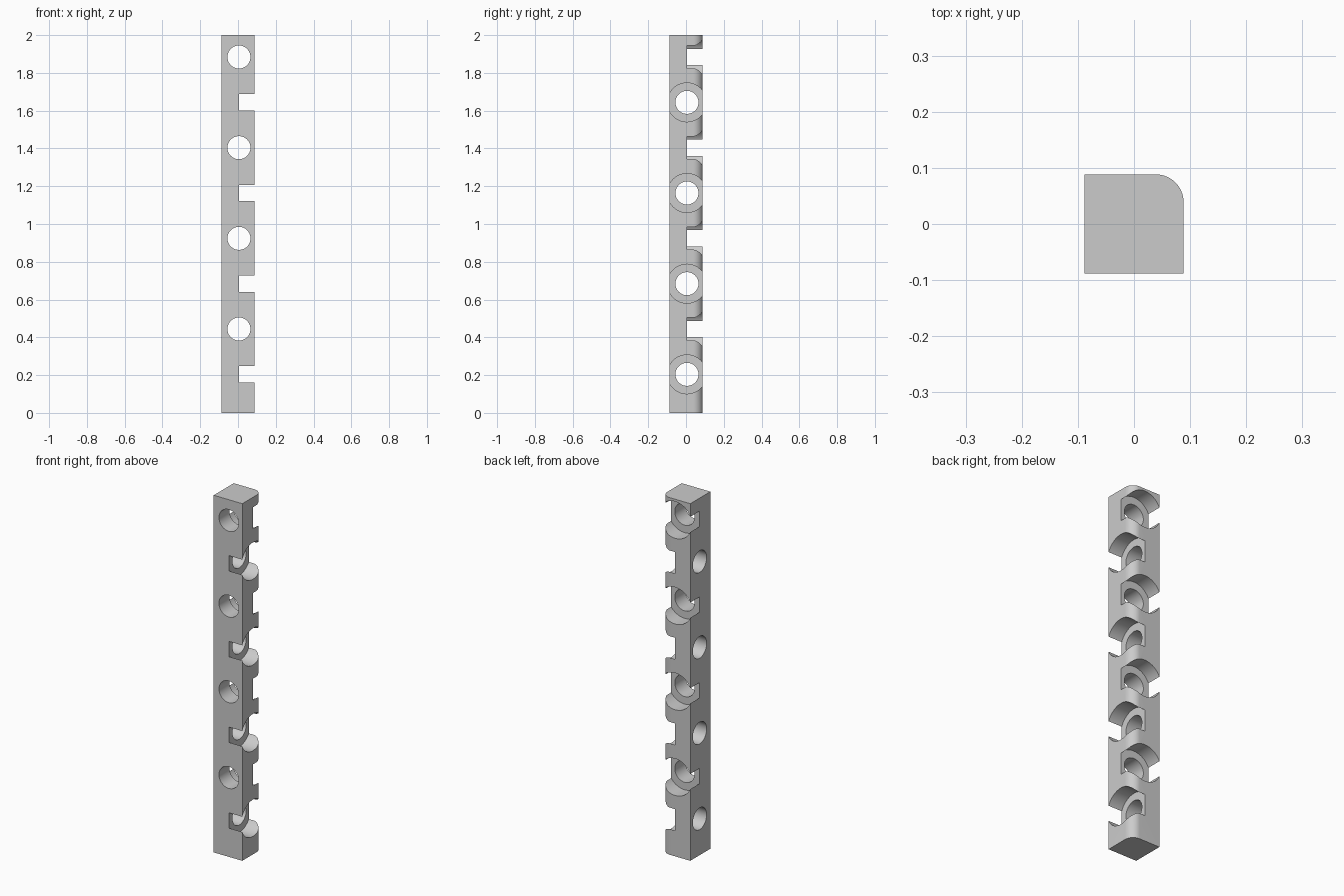
import bpy, bmesh, math
from mathutils import Matrix

if "Cube" in bpy.data.objects:
    bpy.data.objects.remove(bpy.data.objects["Cube"])

HALF = 0.0885        # half the bar width
ROUND = 0.05         # radius of the rounded vertical edge
OFFSET = 0.005       # bore axis and counterbore floor offset
BORE, COUNTERBORE = 0.061, 0.103
FIRST, STEP, COUNT = 0.204, 0.24, 8
SEGMENTS = 64


def finish(bm, name):
    bmesh.ops.recalc_face_normals(bm, faces=bm.faces)
    mesh = bpy.data.meshes.new(name)
    bm.to_mesh(mesh)
    bm.free()
    obj = bpy.data.objects.new(name, mesh)
    bpy.context.collection.objects.link(obj)
    return obj


def add_stepped_cutter(bm, matrix):
    # Narrow bore along local z that widens into a counterbore
    rings = []
    for r, z in ((BORE, -0.2), (BORE, OFFSET), (COUNTERBORE, OFFSET), (COUNTERBORE, 0.2)):
        angles = [2 * math.pi * i / SEGMENTS for i in range(SEGMENTS)]
        rings.append([bm.verts.new(matrix @ Matrix.Translation(
            (r * math.cos(a), r * math.sin(a), z)).translation) for a in angles])
    for low, high in zip(rings, rings[1:]):
        for i in range(SEGMENTS):
            j = (i + 1) % SEGMENTS
            bm.faces.new((low[i], low[j], high[j], high[i]))
    bm.faces.new(rings[0][::-1])
    bm.faces.new(rings[-1])


# Square bar with one rounded edge
profile = [(-HALF, HALF), (-HALF, -HALF), (HALF, -HALF)]
for i in range(17):
    a = math.pi / 2 * i / 16
    profile.append((HALF - ROUND + ROUND * math.cos(a), HALF - ROUND + ROUND * math.sin(a)))
bm = bmesh.new()
base = bm.faces.new([bm.verts.new((x, y, 0)) for x, y in profile])
top = bmesh.ops.extrude_face_region(bm, geom=[base])["geom"]
bmesh.ops.translate(bm, vec=(0, 0, 2), verts=[v for v in top if isinstance(v, bmesh.types.BMVert)])
bar = finish(bm, "drilled_bar")

# Holes alternate between the right and back sides
bm = bmesh.new()
for k in range(COUNT):
    z = FIRST + k * STEP
    if k % 2 == 0:
        m = Matrix.Translation((0, OFFSET, z)) @ Matrix.Rotation(math.pi / 2, 4, 'Y')
    else:
        m = Matrix.Translation((OFFSET, 0, z)) @ Matrix.Rotation(-math.pi / 2, 4, 'X')
    add_stepped_cutter(bm, m)
cutter = finish(bm, "hole_cutter")
cutter.hide_render = True

mod = bar.modifiers.new("holes", 'BOOLEAN')
mod.operation = 'DIFFERENCE'
mod.solver = 'EXACT'
mod.object = cutter
bpy.context.view_layer.objects.active = bar
bar.select_set(True)
bpy.ops.object.modifier_apply(modifier=mod.name)
bpy.data.objects.remove(cutter, do_unlink=True)

# Plain grey finish
grey = bpy.data.materials.new("plain_grey")
grey.diffuse_color = (0.6, 0.6, 0.6, 1)
grey.use_nodes = True
grey.node_tree.nodes["Principled BSDF"].inputs["Base Color"].default_value = grey.diffuse_color
bar.data.materials.clear()
bar.data.materials.append(grey)
bpy.ops.object.shade_smooth_by_angle(angle=math.radians(30))
